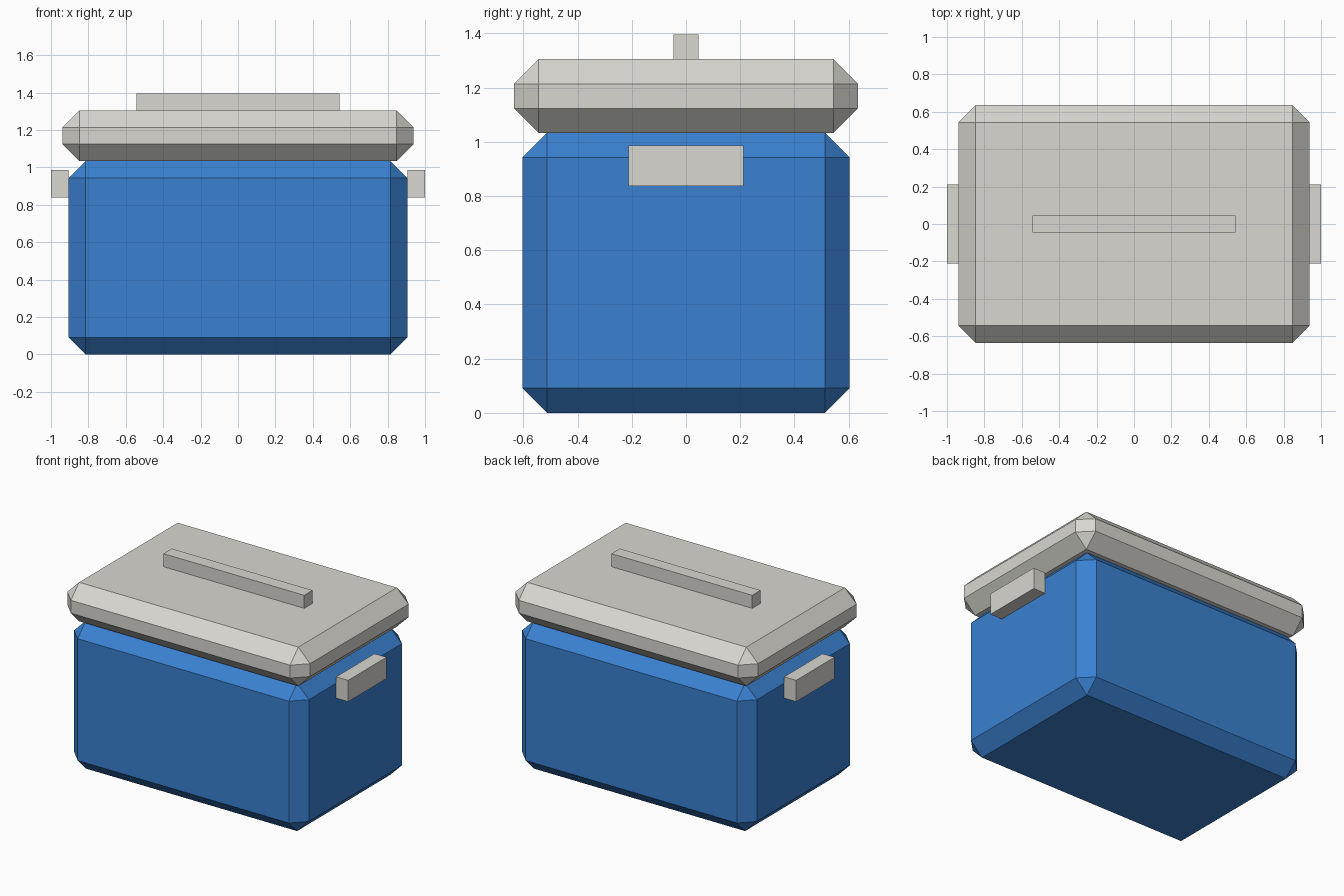
import bpy
import bmesh
from mathutils import Vector

cube = bpy.data.objects.get("Cube")
if cube:
    bpy.data.objects.remove(cube, do_unlink=True)


def make_material(name, color):
    mat = bpy.data.materials.new(name)
    mat.use_nodes = True
    mat.diffuse_color = color
    mat.node_tree.nodes["Principled BSDF"].inputs["Base Color"].default_value = color
    return mat


def make_box(name, low, high, mat, chamfer=0):
    """Flat-shaded box between two corners, with optional chamfered edges."""
    low, high = Vector(low), Vector(high)
    bm = bmesh.new()
    bmesh.ops.create_cube(bm, size=1)
    bmesh.ops.scale(bm, vec=high - low, verts=bm.verts)
    bmesh.ops.translate(bm, vec=(low + high) / 2, verts=bm.verts)
    if chamfer:
        bmesh.ops.bevel(bm, geom=bm.edges[:], offset=chamfer, offset_type='OFFSET',
                        segments=1, profile=0.5, affect='EDGES')
    mesh = bpy.data.meshes.new(name)
    bm.to_mesh(mesh)
    bm.free()
    mesh.materials.append(mat)
    obj = bpy.data.objects.new(name, mesh)
    bpy.context.collection.objects.link(obj)
    return obj


blue = make_material("blue plastic", (0.042, 0.22, 0.64, 1))
grey = make_material("warm light grey", (0.69, 0.68, 0.63, 1))

# Chamfered tub and overhanging lid
make_box("body", (-0.907, -0.604, 0), (0.907, 0.604, 1.033), blue, 0.091)
make_box("lid", (-0.938, -0.635, 1.033), (0.938, 0.635, 1.305), grey, 0.091)

# Bar grip on the lid
make_box("lid_handle", (-0.544, -0.046, 1.3), (0.544, 0.046, 1.396), grey)

# Side grips
make_box("left_handle", (0.907, -0.212, 0.838), (1, 0.212, 0.987), grey)
make_box("right_handle", (-1, -0.212, 0.838), (-0.907, 0.212, 0.987), grey)
